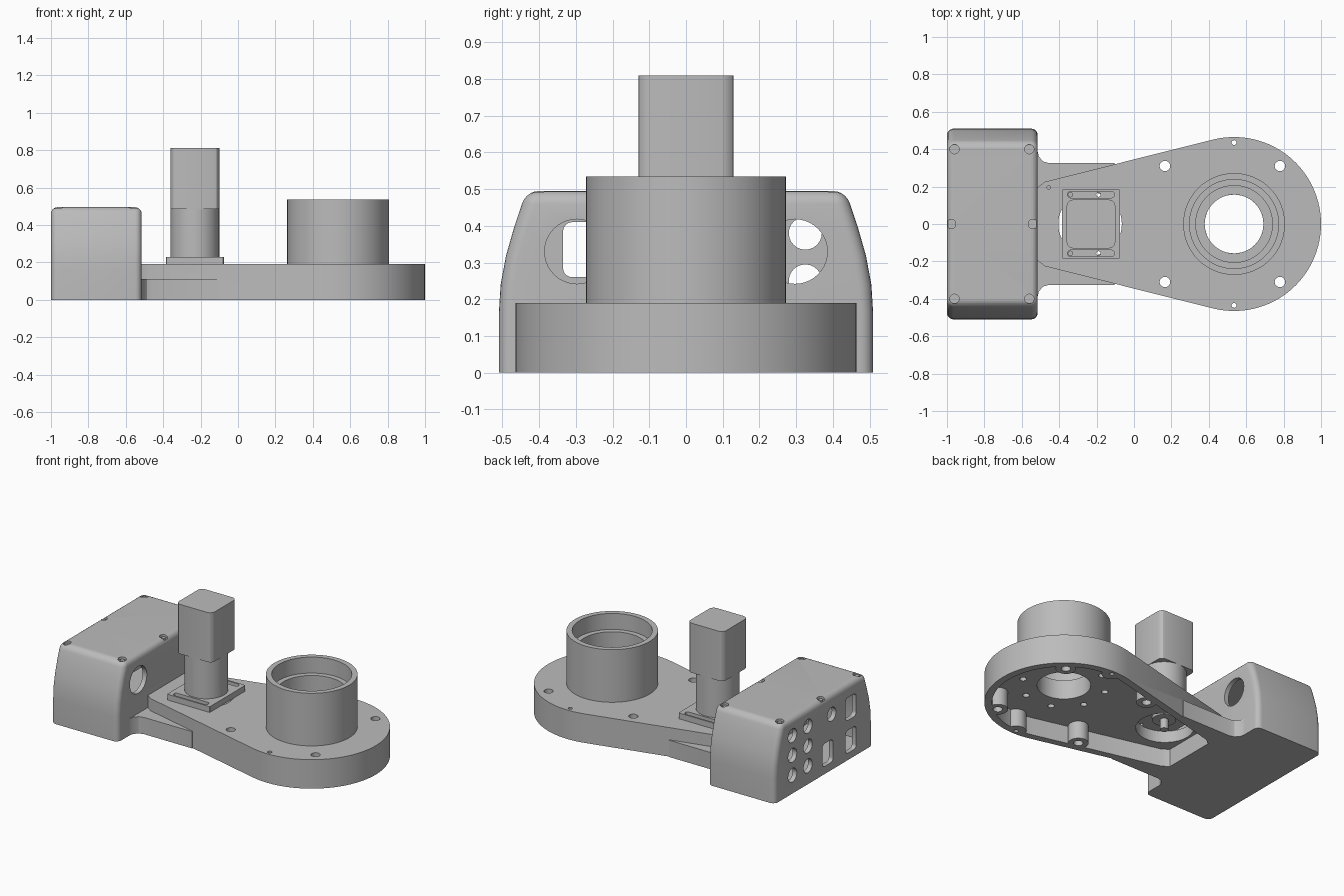
import bpy, bmesh, math

if "Cube" in bpy.data.objects:
    bpy.data.objects.remove(bpy.data.objects["Cube"], do_unlink=True)

GREY = 0.5
mat = bpy.data.materials.new("machined_grey")
mat.use_nodes = True
mat.diffuse_color = (GREY, GREY, GREY, 1)
mat.node_tree.nodes["Principled BSDF"].inputs["Base Color"].default_value = (GREY, GREY, GREY, 1)


# ---- helpers ----
def circle(cx, cy, r, n=32):
    return [(cx + r * math.cos(2 * math.pi * i / n), cy + r * math.sin(2 * math.pi * i / n)) for i in range(n)]


def rounded_rect(cx, cy, w, h, r, n=5):
    pts = []
    for k, (sx, sy) in enumerate([(1, 1), (-1, 1), (-1, -1), (1, -1)]):
        for i in range(n + 1):
            a = math.pi / 2 * (k + i / n)
            pts.append((cx + sx * (w / 2 - r) + r * math.cos(a), cy + sy * (h / 2 - r) + r * math.sin(a)))
    return pts


def prism(name, pts, lo, hi, axis="z"):
    """Extrude a closed outline along z, or along x when the outline is (y, z)."""
    bm = bmesh.new()
    rings = []
    for t in (lo, hi):
        rings.append([bm.verts.new((a, b, t) if axis == "z" else (t, a, b)) for a, b in pts])
    bm.faces.new(rings[0])
    bm.faces.new(rings[1])
    for i in range(len(pts)):
        j = (i + 1) % len(pts)
        bm.faces.new((rings[0][i], rings[0][j], rings[1][j], rings[1][i]))
    bmesh.ops.recalc_face_normals(bm, faces=bm.faces)
    return to_object(name, bm)


def to_object(name, bm):
    me = bpy.data.meshes.new(name)
    bm.to_mesh(me)
    bm.free()
    me.materials.append(mat)
    ob = bpy.data.objects.new(name, me)
    bpy.context.collection.objects.link(ob)
    return ob


def combine(target, tool, op="DIFFERENCE"):
    m = target.modifiers.new("cut", "BOOLEAN")
    m.operation, m.solver, m.object = op, "EXACT", tool
    bpy.context.view_layer.objects.active = target
    bpy.ops.object.modifier_apply(modifier=m.name)
    bpy.data.objects.remove(tool, do_unlink=True)


def cut(target, pts, lo, hi, axis="z"):
    combine(target, prism("cutter", pts, lo, hi, axis))


# ---- teardrop base: round head, tapering to the housing ----
HEAD_X, HEAD_R, TOP = 0.535, 0.465, 0.19
TAPER = math.radians(103.5)


def teardrop(inset, end_x):
    r = HEAD_R - inset
    n = 56
    pts = [(HEAD_X + r * math.cos(a), r * math.sin(a))
           for a in (TAPER * (2 * i / n - 1) for i in range(n + 1))]
    y = (r - math.cos(TAPER) * (end_x - HEAD_X)) / math.sin(TAPER)
    return pts + [(end_x + 0.04, y), (end_x, y - 0.03), (end_x, 0.03 - y), (end_x + 0.04, -y)]


base = prism("base_plate", teardrop(0, -0.516), 0, TOP)
half = [(-0.516, 0.39), (-0.508, 0.36), (-0.487, 0.335), (-0.455, 0.325), (-0.105, 0.325)]
tail = prism("tail", half + [(x, -y) for x, y in reversed(half)], 0, 0.11)
combine(base, tail, "UNION")

# Underside pocket with solid posts around the screw holes
screws = [(x, s * y, r) for x, y, r in ((0.165, 0.31, 0.028), (0.78, 0.31, 0.028), (HEAD_X, 0.435, 0.013))
          for s in (1, -1)]
pocket = prism("pocket", teardrop(0.045, -0.42), -0.02, 0.115)
for x, y, r in screws:
    cut(pocket, circle(x, y, 0.06), -0.1, 0.3)
combine(base, pocket)
for x, y, r in screws:
    cut(base, circle(x, y, r, 20), -0.1, 0.3)
cut(base, circle(HEAD_X, 0, 0.157, 48), -0.1, 0.3)
cut(base, circle(-0.235, 0, 0.17, 48), -0.1, 0.3)
cut(base, circle(-0.455, 0.195, 0.01, 12), 0.17, 0.3)
for i in range(8):
    a = math.pi / 4 * (i + 0.5)
    cut(base, circle(HEAD_X + 0.25 * math.cos(a), 0.25 * math.sin(a), 0.02, 16), 0.1, 0.16)

# ---- stepped bearing tube ----
profile = [(0.157, TOP), (0.272, TOP), (0.272, 0.535), (0.238, 0.535),
           (0.238, 0.43), (0.205, 0.43), (0.205, 0.24), (0.157, 0.24)]
bm = bmesh.new()
N = 72
rings = [[bm.verts.new((HEAD_X + x, y, z)) for x, y in circle(0, 0, r, N)] for r, z in profile]
for k, ring in enumerate(rings):
    nxt = rings[(k + 1) % len(rings)]
    for i in range(N):
        j = (i + 1) % N
        bm.faces.new((ring[i], ring[j], nxt[j], nxt[i]))
bmesh.ops.recalc_face_normals(bm, faces=bm.faces)
tube = to_object("bearing_tube", bm)

# ---- motor on a slotted mount ----
MX = -0.23
mount = prism("motor_mount", rounded_rect(MX, 0, 0.31, 0.37, 0.004, 1), TOP, 0.228)
for s in (1, -1):
    cut(mount, rounded_rect(MX, s * 0.157, 0.25, 0.034, 0.016), 0.208, 0.3)
    for x in (-0.34, -0.19):
        cut(mount, circle(x, s * 0.157, 0.012, 12), 0.1, 0.3)
gearbox = prism("motor_gearbox", circle(MX, 0, 0.13, 48), 0.226, 0.487)
motor = prism("motor_body", rounded_rect(MX, 0, 0.26, 0.26, 0.032, 3), 0.485, 0.81)
shaft = prism("motor_shaft", circle(MX, 0, 0.025, 20), 0.1, 0.2)
collar = prism("motor_collar", circle(MX, 0, 0.07, 32), 0.165, 0.2)

# ---- electronics housing: curved sides, rounded edges, hollow ----
side = [(0.51, 0), (0.51, 0.16), (0.505, 0.24), (0.49, 0.32), (0.467, 0.4), (0.435, 0.495)]
housing = prism("housing", side + [(-y, z) for y, z in reversed(side)], -1, -0.515, "x")
bm = bmesh.new()
bm.from_mesh(housing.data)


def is_outer(e):
    a, b = (v.co for v in e.verts)
    low = max(a.z, b.z) < 0.001
    along_x = abs(a.x - b.x) > 0.1
    return not low and (not along_x or a.z > 0.48)


bmesh.ops.bevel(bm, geom=[e for e in bm.edges if is_outer(e)], offset=0.035,
                segments=5, profile=0.5, affect="EDGES")
bm.to_mesh(housing.data)
bm.free()
inner = [(y - 0.035, min(max(z, 0.03), 0.46)) for y, z in side]
cut(housing, inner + [(-y, z) for y, z in reversed(inner)], -0.97, -0.545, "x")

# Cable openings facing the base
for s in (1, -1):
    cut(housing, circle(s * 0.297, 0.33, 0.088, 40), -0.6, -0.4, "x")
# Connector openings in the end wall
ports = [(y, z) for y in (0.325, 0.165) for z in (0.38, 0.25, 0.12)] + [(-0.08, 0.365)]
for y, z in ports:
    cut(housing, circle(y, z, 0.045, 24), -1.1, -0.9, "x")
for y, z in ((-0.04, 0.125), (-0.28, 0.335), (-0.28, 0.12)):
    cut(housing, rounded_rect(y, z, 0.11, 0.15, 0.025), -1.1, -0.9, "x")
# Counterbored lid screws
for x, y in ((-0.96, 0.4), (-0.56, 0.4), (-0.96, -0.4), (-0.56, -0.4), (-0.978, 0), (-0.54, 0)):
    cut(housing, circle(x, y, 0.025, 20), 0.478, 0.6)
    screw = prism("lid_screw", circle(x, y, 0.014, 12), 0.46, 0.486)

# ---- smooth curved faces, keep sharp edges ----
bpy.ops.object.select_all(action="DESELECT")
for ob in bpy.context.scene.objects:
    if ob.type == "MESH" and mat.name in ob.data.materials:
        ob.select_set(True)
        bpy.context.view_layer.objects.active = ob
bpy.ops.object.shade_smooth_by_angle(angle=math.radians(30))
